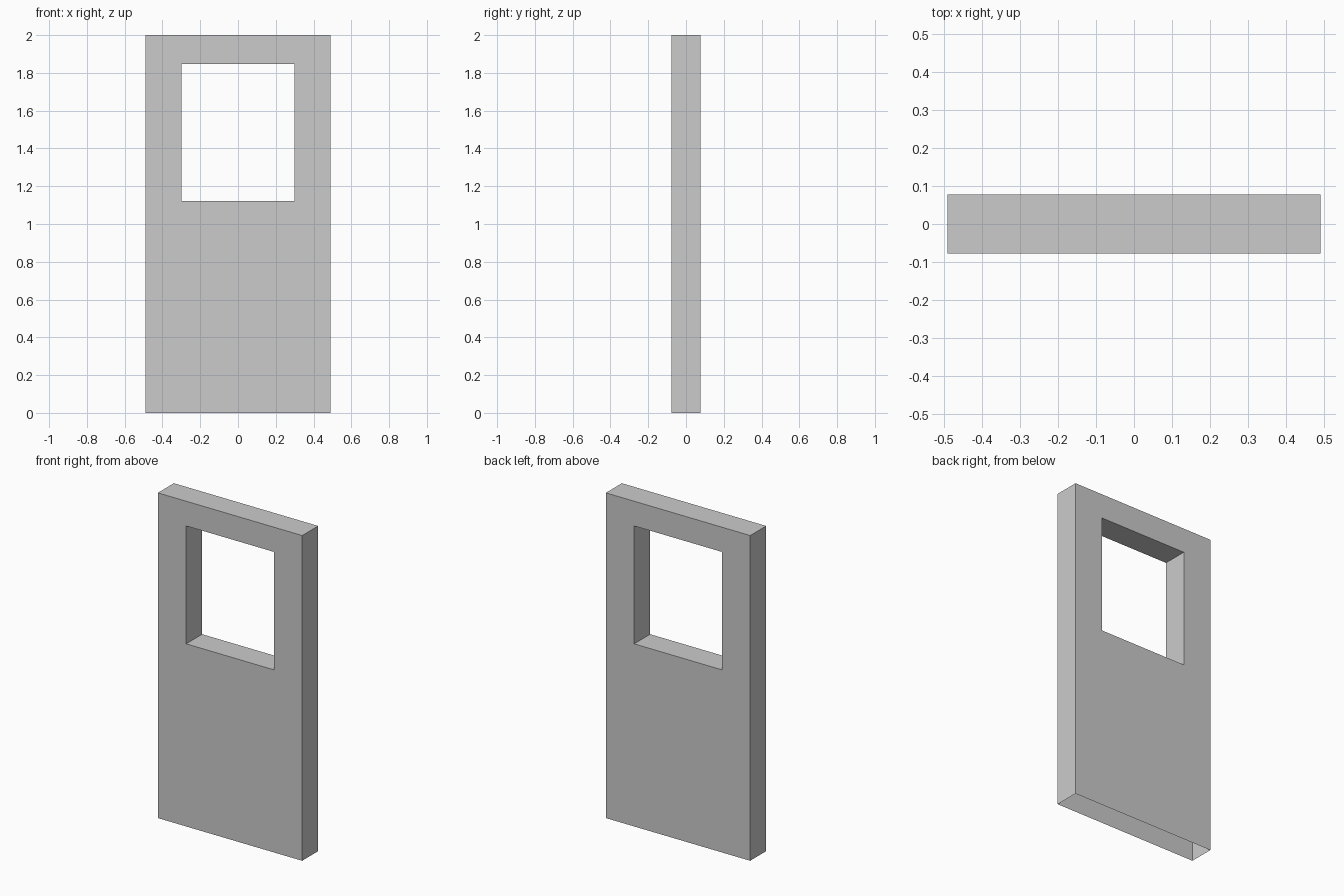
import bpy
import bmesh

cube = bpy.data.objects.get("Cube")
if cube:
    bpy.data.objects.remove(cube, do_unlink=True)

HALF_WIDTH, HALF_DEPTH, HEIGHT = 0.491, 0.0775, 2.0
WINDOW_HALF, SILL, HEAD = 0.298, 1.123, 1.848

# Single grey paint
grey = bpy.data.materials.new("Plain grey")
grey.use_nodes = True
colour = (0.6, 0.6, 0.6, 1.0)
grey.diffuse_color = colour
grey.node_tree.nodes["Principled BSDF"].inputs["Base Color"].default_value = colour


def rectangle(bm, half, low, high):
    """Four corners on the front plane, counter-clockwise from the front."""
    corners = ((-half, low), (half, low), (half, high), (-half, high))
    return [bm.verts.new((x, -HALF_DEPTH, z)) for x, z in corners]


bm = bmesh.new()

# Front face: a ring of panels around the window opening
outer = rectangle(bm, HALF_WIDTH, 0, HEIGHT)
inner = rectangle(bm, WINDOW_HALF, SILL, HEAD)
front = []
for i in range(4):
    j = (i + 1) % 4
    front.append(bm.faces.new((outer[i], outer[j], inner[j], inner[i])))

# Depth: the back face, outer edges and window reveals
result = bmesh.ops.extrude_face_region(bm, geom=front, use_keep_orig=True)
back = [v for v in result["geom"] if isinstance(v, bmesh.types.BMVert)]
bmesh.ops.translate(bm, verts=back, vec=(0, 2 * HALF_DEPTH, 0))
bmesh.ops.recalc_face_normals(bm, faces=bm.faces[:])

# Open underside
underside = [f for f in bm.faces if all(v.co.z < 0.001 for v in f.verts)]
bmesh.ops.delete(bm, geom=underside, context="FACES_ONLY")

mesh = bpy.data.meshes.new("door_panel")
bm.to_mesh(mesh)
bm.free()
mesh.materials.append(grey)
door = bpy.data.objects.new("door_panel", mesh)
bpy.context.collection.objects.link(door)
